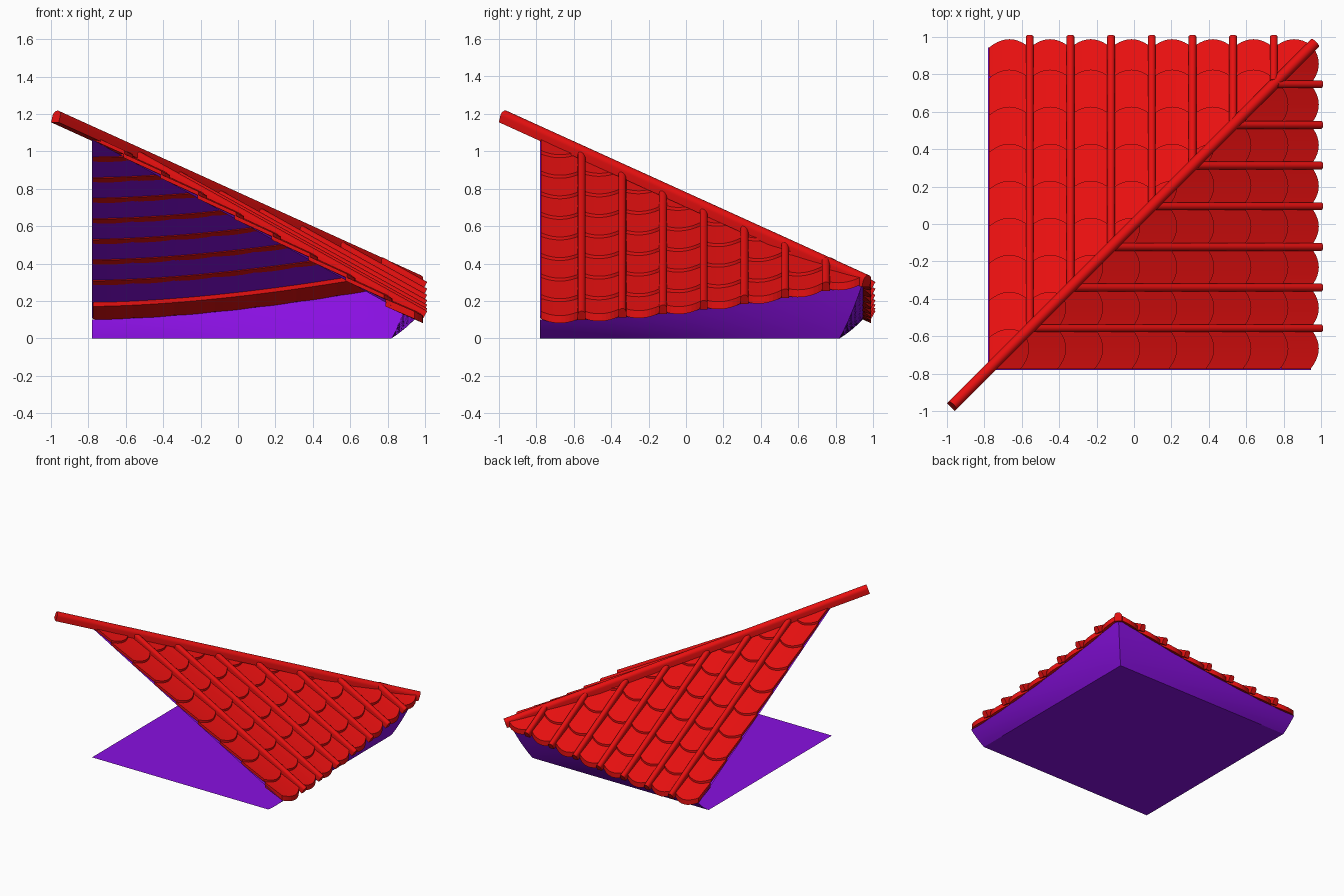
import bpy, bmesh, math
from mathutils import Vector

if "Cube" in bpy.data.objects:
    bpy.data.objects.remove(bpy.data.objects["Cube"])

LOW, PITCH, COLS = -0.775, 0.2175, 8


def material(name, color):
    m = bpy.data.materials.new(name)
    m.diffuse_color = color
    m.use_nodes = True
    m.node_tree.nodes["Principled BSDF"].inputs["Base Color"].default_value = m.diffuse_color
    return m


RED = material("red_tile", (0.8, 0.005, 0.005, 1))
PURPLE = material("purple_board", (0.25, 0.005, 0.75, 1))


def surf(x, u):
    """Roof height: straight slope along x, eave sweeping up along u."""
    t = max(0, (u - LOW) / 1.73)
    return 0.112 + 0.2 * t ** 1.65 + 0.555 * (0.97 - x)


def finish(bm, name, mat, swap=False, clip=False, smooth=False):
    """Clip at the hip, optionally swap x and y for the other slope, make object."""
    if clip:
        bmesh.ops.bisect_plane(bm, geom=bm.verts[:] + bm.edges[:] + bm.faces[:],
                               plane_co=(0, 0, 0), plane_no=(-1, 1, 0), clear_outer=True)
    if swap:
        for v in bm.verts:
            v.co.x, v.co.y = v.co.y, v.co.x
    bmesh.ops.recalc_face_normals(bm, faces=bm.faces[:])
    me = bpy.data.meshes.new(name)
    bm.to_mesh(me)
    bm.free()
    me.materials.append(mat)
    ob = bpy.data.objects.new(name, me)
    bpy.context.collection.objects.link(ob)
    if smooth:
        bpy.ops.object.select_all(action='DESELECT')
        bpy.context.view_layer.objects.active = ob
        ob.select_set(True)
        bpy.ops.object.shade_smooth_by_angle(angle=math.radians(40))
    return ob


def bridge(bm, rows, close=False):
    """Skin consecutive rows of points with quads."""
    rows = [[bm.verts.new(p) for p in r] for r in rows]
    n = len(rows[0])
    for a, b in zip(rows, rows[1:]):
        for i in range(n if close else n - 1):
            j = (i + 1) % n
            bm.faces.new((a[i], a[j], b[j], b[i]))
    return rows


def bar(bm, a, b, half_width, height, sides=8):
    """Arched bar from a to b; its flat bottom lies on the line a-b."""
    a, b = Vector(a), Vector(b)
    d = (b - a).normalized()
    side = d.cross(Vector((0, 0, 1))).normalized()
    up = side.cross(d)
    wall = height - half_width
    prof = [(half_width, 0)]
    prof += [(half_width * math.cos(math.pi * i / sides),
              wall + half_width * math.sin(math.pi * i / sides)) for i in range(sides + 1)]
    prof += [(-half_width, 0)]
    rows = bridge(bm, [[p + side * s + up * h for s, h in prof] for p in (a, b)], True)
    for r in rows:
        bm.faces.new(r)


def tile(bm, u0, u1, xe, length, thick):
    """Flat shingle with a rounded, raised lower end."""
    n = 10
    rings = []
    for i in range(n + 1):
        s = 2 * i / n - 1
        u = u0 + (u1 - u0) * i / n
        xf = xe - 0.045 * s * s
        xb = xe - length
        zf, zb = surf(xf, u) + 0.018, surf(xb, u) - 0.002
        rings.append([(xf, u, zf), (xb, u, zb), (xb, u, zb - thick), (xf, u, zf - thick)])
    rings = bridge(bm, rings, True)
    bm.faces.new(rings[0])
    bm.faces.new(rings[-1])


def lerp(a, b, t):
    return a + (b - a) * t


for side, swap in (("right", False), ("back", True)):
    # shingles in columns, stepped rows
    bm = bmesh.new()
    for c in range(COLS):
        u0 = LOW + c * PITCH
        u1 = u0 + PITCH
        for k in range(10):
            xe = 0.988 if k == 0 else 0.825 - 0.198 * (k - 1)
            if xe > u0:
                tile(bm, u0, u1, xe, 0.2 if k == 0 else 0.25, 0.04 if k == 0 else 0.022)
    finish(bm, side + "_shingles", RED, swap, True)

    # round ribs covering the joints between columns
    bm = bmesh.new()
    for c in range(1, COLS):
        u = LOW + c * PITCH
        bar(bm, (u, u, surf(u, u) - 0.012), (0.985, u, surf(0.985, u) - 0.012), 0.021, 0.055)
    finish(bm, side + "_joint_ribs", RED, swap, False, True)

    # boarding under the shingles
    bm = bmesh.new()
    us = [lerp(LOW - 0.005, 0.945, i / 24) for i in range(25)]
    bridge(bm, [[(lerp(u, 0.945, t), u, surf(lerp(u, 0.945, t), u) - 0.02) for u in us]
                for t in (0, 0.5, 1)])
    bmesh.ops.remove_doubles(bm, verts=bm.verts[:], dist=1e-5)
    finish(bm, side + "_under_boarding", PURPLE, swap, False, True)

    # curved soffit from the ceiling edge out to the eave
    bm = bmesh.new()
    rows = []
    for j in range(6):
        t = j / 5
        x = lerp(0.82, 0.945, t)
        row = []
        for i in range(25):
            f = i / 24
            ztop = surf(0.945, lerp(-0.78, 0.945, f)) - 0.024
            row.append((x, lerp(-0.78, x, f), ztop * lerp(t, t * t, 0.25)))
        rows.append(row)
    bridge(bm, rows)
    finish(bm, side + "_soffit", PURPLE, swap, False, True)

# flat ceiling plate
bm = bmesh.new()
bridge(bm, [[(-0.78, -0.78, 0), (0.82, -0.78, 0)], [(-0.78, 0.82, 0), (0.82, 0.82, 0)]])
finish(bm, "ceiling_plate", PURPLE)

# hip ridge along the diagonal
bm = bmesh.new()
bar(bm, (-0.979, -0.979, 1.155), (0.96, 0.96, 0.275), 0.029, 0.066, 10)
finish(bm, "hip_ridge", RED, smooth=True)
